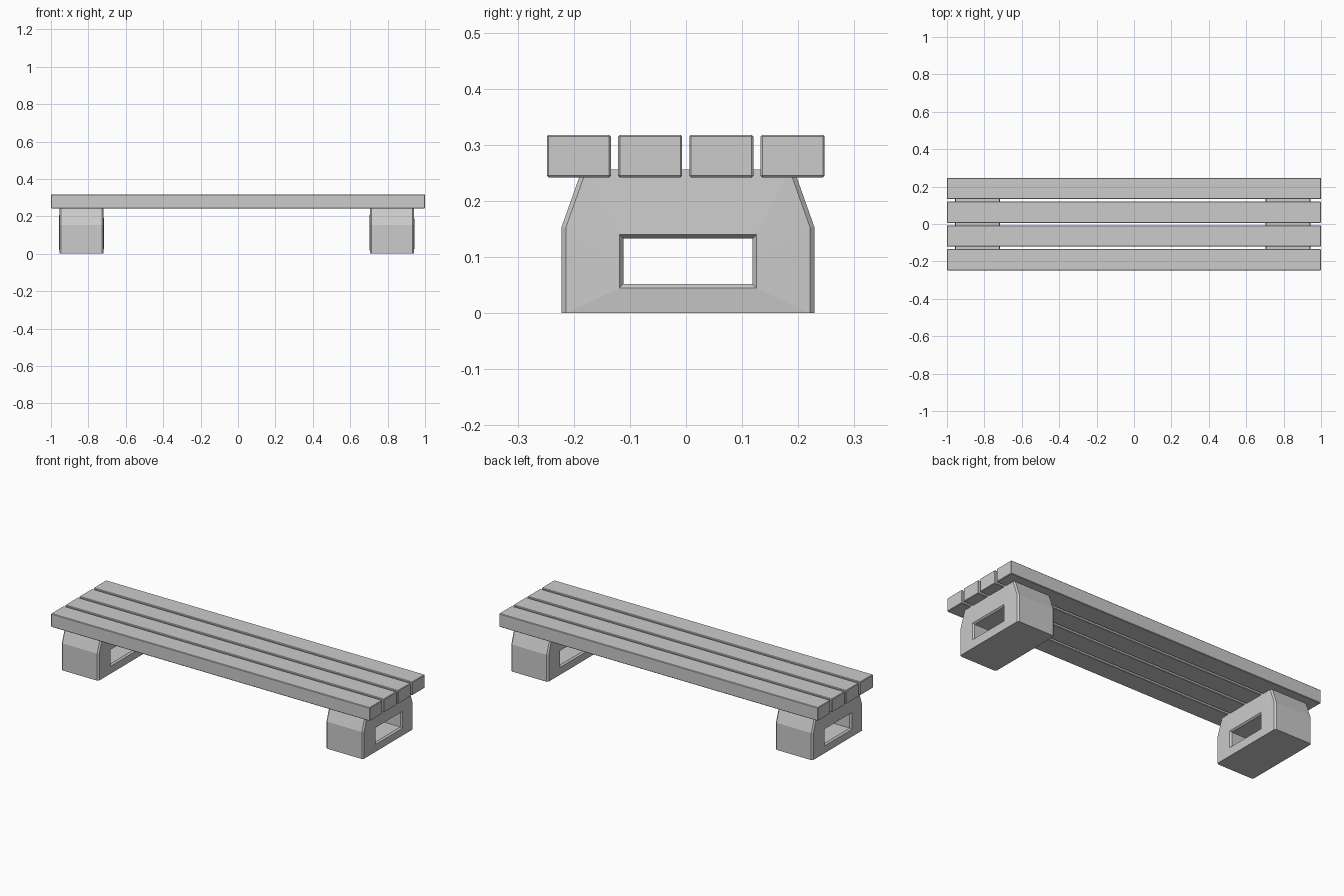
import bpy, bmesh

if "Cube" in bpy.data.objects:
    bpy.data.objects.remove(bpy.data.objects["Cube"])


def make_object(name, bm):
    bmesh.ops.recalc_face_normals(bm, faces=bm.faces[:])
    mesh = bpy.data.meshes.new(name)
    bm.to_mesh(mesh)
    bm.free()
    obj = bpy.data.objects.new(name, mesh)
    bpy.context.collection.objects.link(obj)
    return obj


# Seat planks: long boxes with slightly eased edges
def plank(name, y):
    bm = bmesh.new()
    bmesh.ops.create_cube(bm, size=1)
    bmesh.ops.scale(bm, vec=(2.0, 0.114, 0.076), verts=bm.verts[:])
    bmesh.ops.translate(bm, vec=(0, y, 0.28), verts=bm.verts[:])
    bmesh.ops.bevel(bm, geom=bm.edges[:], offset=0.003, segments=1,
                    affect='EDGES')
    make_object(name, bm)


# Outline of a concrete support: straight sides, tapered shoulders
def outline(inset):
    w = 0.2255 - inset
    t = 0.189 - inset
    return [(-w, 0), (w, 0), (w, 0.153), (t, 0.256), (-t, 0.256), (-w, 0.153)]


# Rectangular opening, with the same point count as the outline
def opening(grow):
    w, lo, hi = 0.115 + grow, 0.052 - grow, 0.133 + grow
    mid = (lo + hi) / 2
    return [(-w, lo), (w, lo), (w, mid), (w, hi), (-w, hi), (-w, mid)]


# Support: a closed series of rings running around the outside and the hole
def support(name, x):
    half, rim = 0.117, 0.121
    rings = [(half - 0.008, outline(0)), (half, outline(0.008)),
             (rim, opening(0.007)), (rim - 0.009, opening(0))]
    rings += [(-d, pts) for d, pts in reversed(rings)]
    bm = bmesh.new()
    loops = [[bm.verts.new((x + d, y + 0.0035, z)) for y, z in pts]
             for d, pts in rings]
    for k, a in enumerate(loops):
        b = loops[(k + 1) % len(loops)]
        for i in range(len(a)):
            j = (i + 1) % len(a)
            bm.faces.new((a[i], a[j], b[j], b[i]))
    make_object(name, bm)


for n in range(4):
    plank(f"seat_plank_{n + 1}", -0.191 + n * 0.127)

support("left_support", -0.837)
support("right_support", 0.823)
